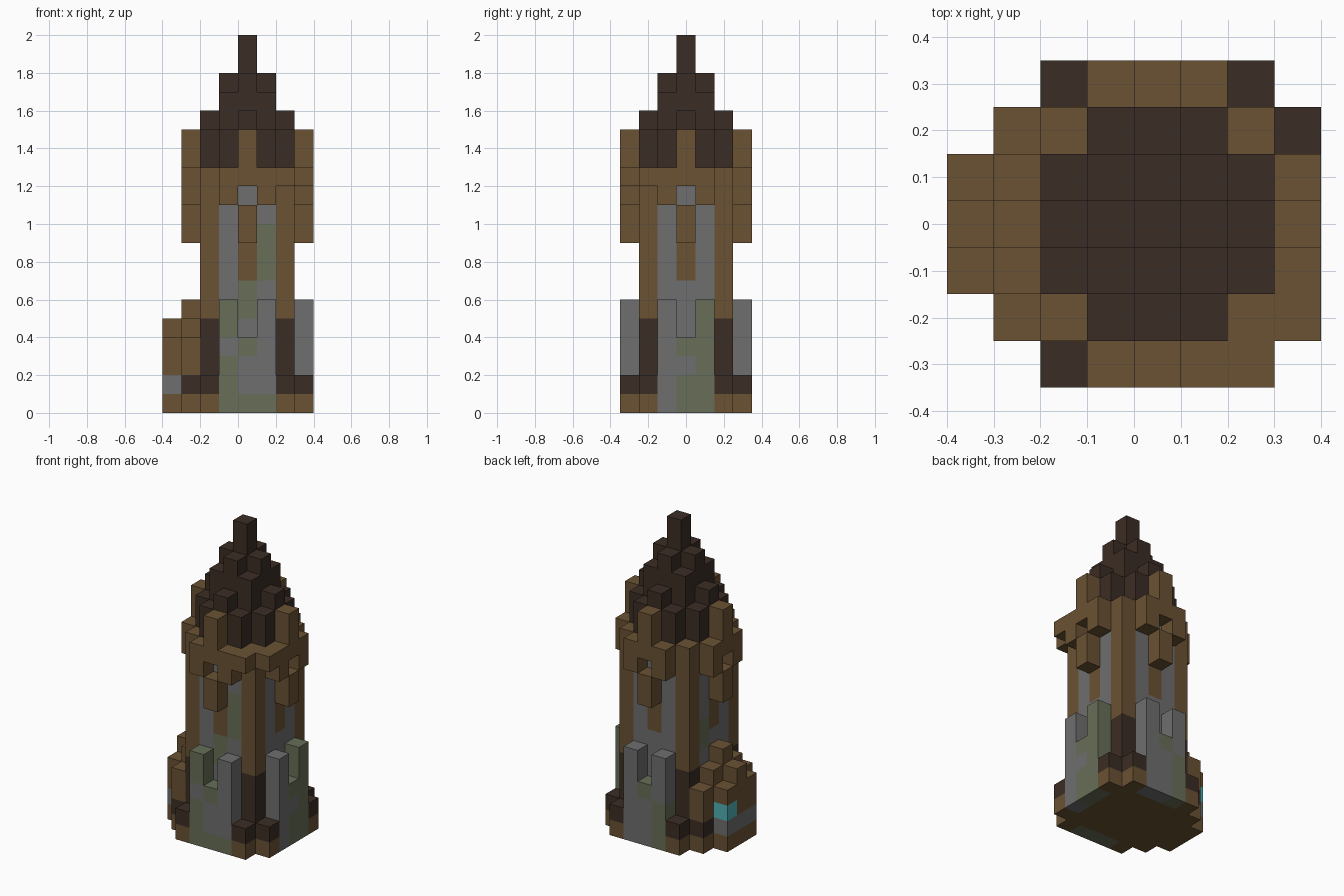
import bpy
import bmesh
from mathutils import Vector

SIZE = 0.1
CENTRE_X = 0.05  # the tower axis sits half a block off centre

if "Cube" in bpy.data.objects:
    bpy.data.objects.remove(bpy.data.objects["Cube"], do_unlink=True)


def make_material(name, rgb):
    mat = bpy.data.materials.new(name)
    mat.use_nodes = True
    mat.diffuse_color = (*rgb, 1)
    bsdf = mat.node_tree.nodes["Principled BSDF"]
    bsdf.inputs["Base Color"].default_value = (*rgb, 1)
    bsdf.inputs["Roughness"].default_value = 0.9
    return mat


MATERIALS = {
    "wood": make_material("brown_wood", (0.144, 0.084, 0.033)),
    "dark": make_material("dark_wood", (0.044, 0.026, 0.018)),
    "stone": make_material("grey_stone", (0.156, 0.156, 0.156)),
    "moss": make_material("mossy_stone", (0.136, 0.156, 0.095)),
    "teal": make_material("teal_glass", (0.08, 0.43, 0.46)),
}
NAMES = list(MATERIALS)
cells = {}  # block position -> (part, colour)


def fill(part, colour, xs, ys, zs):
    """Fill a box of blocks; each range is (first, end)."""
    for x in range(*xs):
        for y in range(*ys):
            for z in range(*zs):
                cells[x, y, z] = (part, colour)


def column(part, colour, x, y, bottom, top):
    fill(part, colour, (x, x + 1), (y, y + 1), (bottom, top))


def on_side(side, along, out):
    """Turn a place on a wall into block x, y."""
    return {"front": (along, -out), "right": (out, along),
            "back": (-along, out), "left": (-out, -along)}[side]


def paint(colour, x, y, bottom, top):
    for z in range(bottom, top):
        if (x, y, z) in cells:
            cells[x, y, z] = (cells[x, y, z][0], colour)


SIDES = ("front", "right", "back", "left")

# Tower core and floor
fill("tower_wall", "stone", (-2, 3), (-2, 3), (0, 13))
fill("tower_floor", "wood", (-2, 3), (-2, 3), (0, 1))

# Corner pillars with dark feet
for x in (-2, 2):
    for y in (-2, 2):
        column("corner_pillar", "wood", x, y, 0, 13)
        paint("dark", x, y, 1, 5)
        # Plinth steps beside each pillar
        for px, py in ((x, y * 3 // 2), (x * 3 // 2, y)):
            column("plinth", "wood", px, py, 0, 1)
            column("plinth", "dark", px, py, 1, 2)

for side in SIDES:
    # Stone buttresses, except where the annex stands
    if side != "left":
        for along, top in ((-1, 6), (0, 4), (1, 6)):
            column("buttress", "stone", *on_side(side, along, 3), 0, top)
    # Wooden gallery with a small opening, a hanging post and a merlon
    for along in (-1, 1):
        column("gallery", "wood", *on_side(side, along, 3), 11, 13)
    column("gallery", "wood", *on_side(side, 0, 3), 12, 15)
    column("hanging_post", "wood", *on_side(side, 0, 3), 9, 11)
    # Wooden beam in the wall below the post
    paint("wood", *on_side(side, 0, 2), 7, 11)

# Gallery corner
column("gallery", "wood", 2, -3, 12, 13)
column("gallery", "wood", 3, -2, 12, 13)

# Stepped roof: height falls with distance from the axis
ROOF_TOPS = {0: 20, 1: 18, 2: 17, 4: 16, 5: 15}
for x in range(-2, 3):
    for y in range(-2, 3):
        top = ROOF_TOPS.get(x * x + y * y)
        if top:
            column("roof", "dark", x, y, 13, top)

# Annex on the right side of the tower
for y in (-2, 2):
    column("annex", "wood", -3, y, 2, 4)
for y, inner, outer in ((-1, 5, 4), (0, 6, 5), (1, 5, 4)):
    column("annex", "wood", -3, y, 0, inner)
    column("annex", "wood", -4, y, 0, outer)
    column("annex_sill", "stone", -4, y, 1, 2)
column("annex_window", "teal", -4, 1, 2, 3)

# Moss patches: place along the wall, bottom, top
MOSS = {
    "front": ((-1, 0, 3), (-1, 4, 6), (0, 0, 1), (0, 3, 4), (0, 5, 7),
              (1, 0, 1), (1, 7, 10)),
    "right": ((0, 0, 2), (0, 3, 4), (1, 0, 6)),
    "back": ((0, 3, 4), (1, 0, 3)),
    "left": ((-1, 6, 8),),
}
for side, patches in MOSS.items():
    for along, bottom, top in patches:
        for out in (2, 3):
            place = on_side(side, along, out)
            for z in range(bottom, top):
                if cells.get((*place, z), ("", ""))[1] == "stone":
                    paint("moss", *place, z, z + 1)


def build(part):
    """Mesh the outer faces of one part's blocks."""
    bm = bmesh.new()
    verts = {}
    for pos, (owner, colour) in cells.items():
        if owner != part:
            continue
        for axis in range(3):
            for sign in (-1, 1):
                step = [0, 0, 0]
                step[axis] = sign
                if tuple(p + s for p, s in zip(pos, step)) in cells:
                    continue
                corners = []
                for a, b in ((0, 0), (1, 0), (1, 1), (0, 1)):
                    corner = list(pos)
                    corner[axis] += sign > 0
                    corner[(axis + 1) % 3] += a
                    corner[(axis + 2) % 3] += b
                    key = tuple(corner)
                    if key not in verts:
                        offset = Vector((CENTRE_X - SIZE / 2, -SIZE / 2, 0))
                        verts[key] = bm.verts.new(Vector(key) * SIZE + offset)
                    corners.append(verts[key])
                face = bm.faces.new(corners if sign > 0 else corners[::-1])
                face.material_index = NAMES.index(colour)
    mesh = bpy.data.meshes.new(part)
    bm.to_mesh(mesh)
    bm.free()
    for mat in MATERIALS.values():
        mesh.materials.append(mat)
    bpy.context.collection.objects.link(bpy.data.objects.new(part, mesh))


for part in sorted({owner for owner, _ in cells.values()}):
    build(part)
